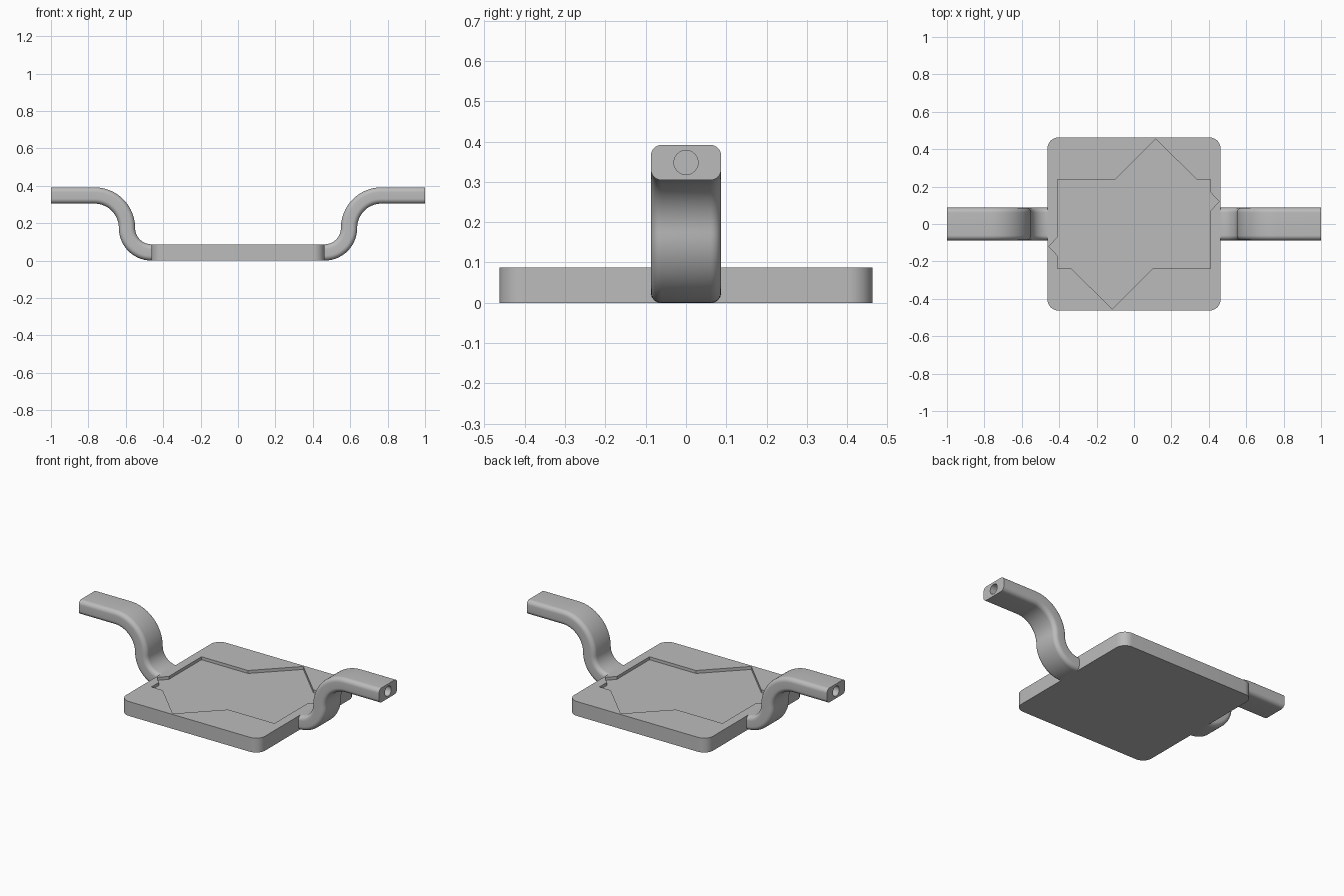
import bpy, bmesh, math
from mathutils import Matrix, Vector

if "Cube" in bpy.data.objects:
    bpy.data.objects.remove(bpy.data.objects["Cube"])

T = 0.087            # bar thickness
HALF = 0.463         # half side of the plate

grey = bpy.data.materials.new("plain grey")
grey.use_nodes = True
grey.diffuse_color = (0.5, 0.5, 0.5, 1)
grey.node_tree.nodes["Principled BSDF"].inputs["Base Color"].default_value = (0.5, 0.5, 0.5, 1)


def make_object(name, bm):
    bmesh.ops.recalc_face_normals(bm, faces=bm.faces)
    mesh = bpy.data.meshes.new(name)
    bm.to_mesh(mesh)
    bm.free()
    mesh.materials.append(grey)
    obj = bpy.data.objects.new(name, mesh)
    bpy.context.collection.objects.link(obj)
    return obj


def rounded_rect(hx, hy, r, steps):
    pts = []
    for i, (sx, sy) in enumerate([(1, 1), (-1, 1), (-1, -1), (1, -1)]):
        for k in range(steps + 1):
            a = math.pi / 2 * (i + k / steps)
            pts.append((sx * (hx - r) + r * math.cos(a), sy * (hy - r) + r * math.sin(a)))
    return pts


def loft(rings):
    """Skin a list of matching rings and cap both ends."""
    bm = bmesh.new()
    loops = [[bm.verts.new(p) for p in ring] for ring in rings]
    n = len(loops[0])
    for a, b in zip(loops, loops[1:]):
        for i in range(n):
            j = (i + 1) % n
            bm.faces.new((a[i], a[j], b[j], b[i]))
    bm.faces.new(loops[0])
    bm.faces.new(loops[-1])
    return bm


def prism(name, outline, z0, z1):
    return make_object(name, loft([[(x, y, z) for x, y in outline] for z in (z0, z1)]))


def cut(obj, cutter):
    cutter.hide_render = True
    mod = obj.modifiers.new("cut", "BOOLEAN")
    mod.operation = "DIFFERENCE"
    mod.solver = "EXACT"
    mod.object = cutter
    graph = bpy.context.evaluated_depsgraph_get()
    result = bpy.data.meshes.new_from_object(obj.evaluated_get(graph))
    obj.modifiers.clear()
    obj.data = result
    bpy.data.objects.remove(cutter)


def smooth(obj):
    bpy.ops.object.select_all(action="DESELECT")
    obj.select_set(True)
    bpy.context.view_layer.objects.active = obj
    bpy.ops.object.shade_smooth_by_angle(angle=math.radians(30))


# Plate with a shallow pocket; the pocket outline repeats after a half turn
plate = prism("plate", rounded_rect(HALF, HALF, 0.06, 10), 0, T)
half = [(-0.41, 0.238), (-0.1, 0.238), (0.117, 0.454), (0.335, 0.238),
        (0.41, 0.238), (0.41, 0.168), (0.455, 0.12), (0.41, 0.072)]
pocket = prism("pocket_cutter", half + [(-x, -y) for x, y in half], T - 0.018, T + 0.1)
cut(plate, pocket)
smooth(plate)


# Arm centreline as (x, z, tangent angle): curve up, curve back out, run straight
def arm_path():
    r1, r2, n = 1.5 * T, 2.0 * T, 20
    path = []
    for k in range(n + 1):
        a = math.pi / 2 * k / n
        path.append((HALF + r1 * math.sin(a), T / 2 + r1 * (1 - math.cos(a)), a))
    mid_x, mid_z = HALF + r1, T / 2 + r1
    for k in range(1, n + 1):
        a = math.pi / 2 * (1 - k / n)
        path.append((mid_x + r2 * (1 - math.sin(a)), mid_z + r2 * math.cos(a), a))
    path.append((1.0, mid_z + r2, 0))
    return path


section = rounded_rect(T, T / 2, 0.026, 8)
for name, side in (("left_arm", 1), ("right_arm", -1)):
    path = arm_path()
    rings = [[(side * (x - v * math.sin(a)), u, z + v * math.cos(a)) for u, v in section]
             for x, z, a in path]
    arm = make_object(name, loft(rings))

    # Round hole in the outer end
    bm = bmesh.new()
    bmesh.ops.create_cone(bm, cap_ends=True, segments=32, radius1=0.03, radius2=0.03, depth=0.3,
                          matrix=Matrix.Translation(Vector((side, 0, path[-1][1])))
                          @ Matrix.Rotation(math.pi / 2, 4, "Y"))
    cut(arm, make_object("hole_cutter", bm))
    smooth(arm)
